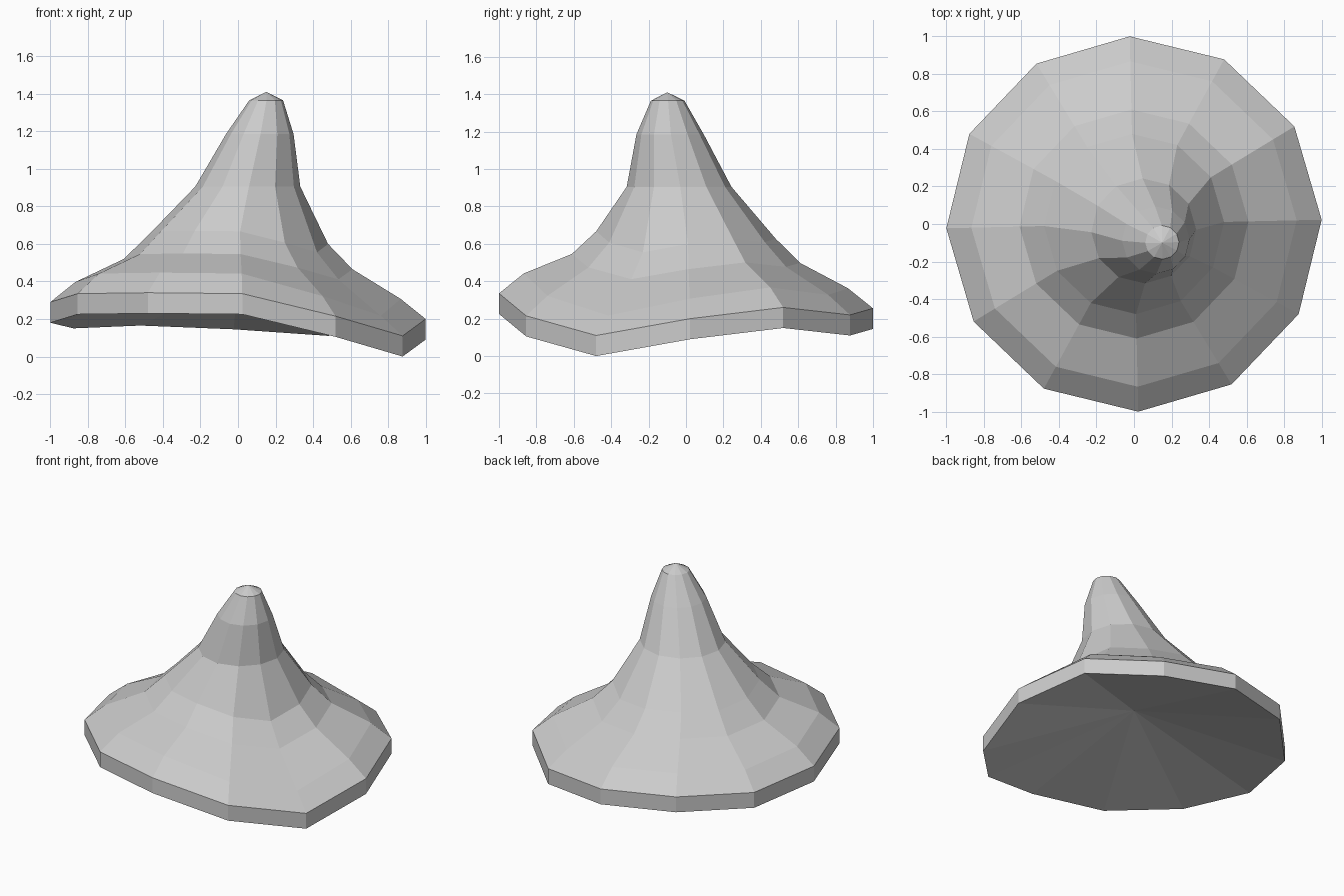
import bpy, bmesh
from math import sin, cos, radians

if "Cube" in bpy.data.objects:
    bpy.data.objects.remove(bpy.data.objects["Cube"])

SIDES = 12
# wavy brim: height of the lower rim at each of the twelve corners
wave = [.09, .15, .11, .145, .165, .15, .18, .225, .23, .225, .105, .0]
MEAN = .145

# rings from lower rim to tip: centre x, centre y, radius, height, share of brim wave
rings = [
    (0, 0, 1.0, .145, 1),
    (0, 0, 1.0, .255, 1),
    (0, 0, .867, .362, 1),
    (0, 0, .61, .498, .6),
    (0, 0, .48, .627, .5),
    (.052, -.037, .28, .905, 0),
    (.116, -.085, .18, 1.185, 0),
    (.15, -.098, .09, 1.365, 0),
]

bm = bmesh.new()


def add_ring(cx, cy, r, z, share):
    verts = []
    for k in range(SIDES):
        a = radians(1.3 + 360 * k / SIDES)
        verts.append(bm.verts.new((cx + r * cos(a), cy + r * sin(a),
                                   z + share * (wave[k] - MEAN))))
    return verts


loops = [add_ring(*ring) for ring in rings]
tip = bm.verts.new((.15, -.1, 1.41))
hollow = bm.verts.new((0, 0, .415))

for k in range(SIDES):
    n = (k + 1) % SIDES
    # brim edge, brim and leaning cone
    for low, high in zip(loops, loops[1:]):
        bm.faces.new((low[k], low[n], high[n], high[k]))
    # pointed tip and hollow underside
    bm.faces.new((loops[-1][k], loops[-1][n], tip))
    bm.faces.new((loops[0][n], loops[0][k], hollow))

bmesh.ops.recalc_face_normals(bm, faces=bm.faces)
mesh = bpy.data.meshes.new("pointed_hat")
bm.to_mesh(mesh)
bm.free()
hat = bpy.data.objects.new("pointed_hat", mesh)
bpy.context.collection.objects.link(hat)
